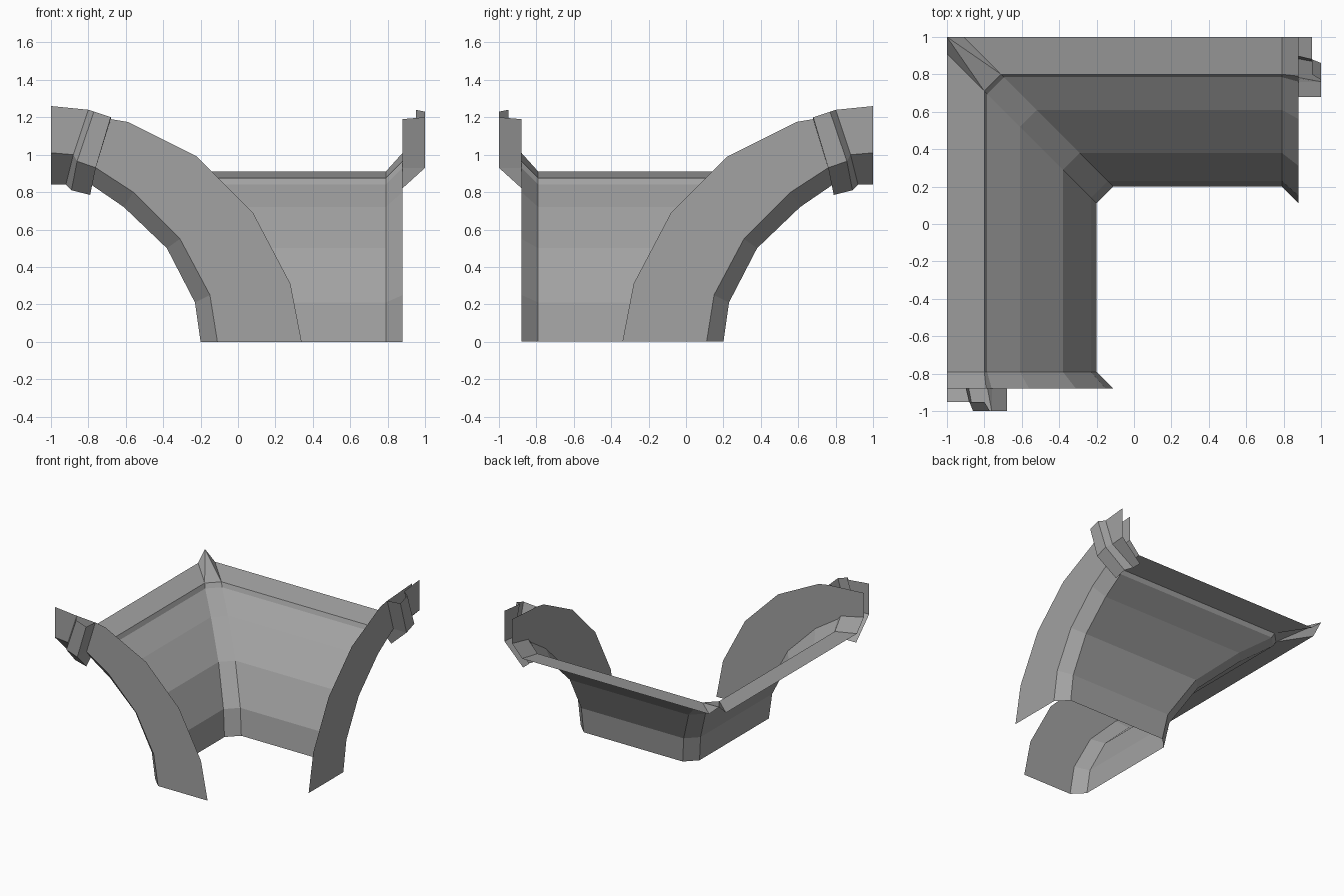
import bpy
import bmesh

if "Cube" in bpy.data.objects:
    bpy.data.objects.remove(bpy.data.objects["Cube"])

stone = bpy.data.materials.new("grey_stone")
stone.use_nodes = True
GREY = (0.36, 0.36, 0.36, 1)
stone.diffuse_color = GREY
stone.node_tree.nodes["Principled BSDF"].inputs["Base Color"].default_value = GREY


def swap(p):
    """Mirror a point across the diagonal of the corner."""
    return (-p[1], -p[0], p[2])


def add_object(name, faces):
    bm = bmesh.new()
    for face in faces:
        bm.faces.new([bm.verts.new(p) for p in face])
    bmesh.ops.remove_doubles(bm, verts=bm.verts, dist=0.0005)
    mesh = bpy.data.meshes.new(name)
    bm.to_mesh(mesh)
    bm.free()
    mesh.materials.append(stone)
    bpy.context.collection.objects.link(bpy.data.objects.new(name, mesh))


def bridge(a, b):
    """Quads between two rows of points."""
    return [(a[i], b[i], b[i + 1], a[i + 1]) for i in range(len(a) - 1)]


def add_pair(name, faces):
    add_object("front_" + name, faces)
    add_object("side_" + name, [[swap(p) for p in reversed(f)] for f in faces])


# Sections as (x, z): vault, and the inner and outer edges of the end arch
vault = [(-.2, 0), (-.23, .21), (-.38, .5), (-.61, .72),
         (-.785, .84), (-.8, .875), (-1, .91)]
inner = [(-.11, 0), (-.15, .25), (-.31, .55), (-.56, .8),
         (-.76, .93), (-.79, .965), (-1, 1.01)]
outer = [(.34, 0), (.28, .31), (.08, .69), (-.22, .99),
         (-.59, 1.175), (-.68, 1.19), (-1, 1.21)]
BACK, FACE, BEVEL = -.79, -.88, .09

vault_end = [(x, BACK, z) for x, z in vault]
mitre = [(x, -x - BEVEL, z) for x, z in vault]
arch_in = [(x, FACE, z) for x, z in inner]
arch_out = [(x, FACE, z) for x, z in outer]

# Vault arms, chamfered arch edges and flat arch faces
add_pair("vault", bridge(vault_end, mitre))
add_pair("arch_chamfer", bridge(arch_in, vault_end))
add_pair("arch_face", bridge(arch_out, arch_in))

# Bevelled groin between the arms, rising to a small peak
other = [swap(p) for p in mitre]
peak = (-1, 1, .99)
groin = bridge(mitre[:-1], other[:-1])
groin += [(mitre[-2], peak, mitre[-1]), (mitre[-2], other[-2], peak),
          (other[-2], other[-1], peak)]
add_object("groin", groin)

# Keystone: raised rim and recessed centre, with a sloping underside
top = [(-.68, -1, 1.2), (-.77, -1, 1.23), (-.8, -.95, 1.24), (-1, -.95, 1.26)]
low = [(-.76, -1, .93), (-.86, -1, .965), (-.88, -.95, 1.0), (-1, -.95, 1.01)]
under = [(-.79, -.84, .785), (-.89, -.84, .81), (-.92, -.78, .84), (-1, -.78, .84)]
keystone = bridge(top, low) + bridge(low, under)
keystone.append([(-.68, FACE, 1.19), top[0], low[0], (-.76, FACE, .93)])
keystone.append([(-.76, FACE, .93), low[0], under[0], (-.785, BACK, .84)])
add_pair("keystone", keystone)
